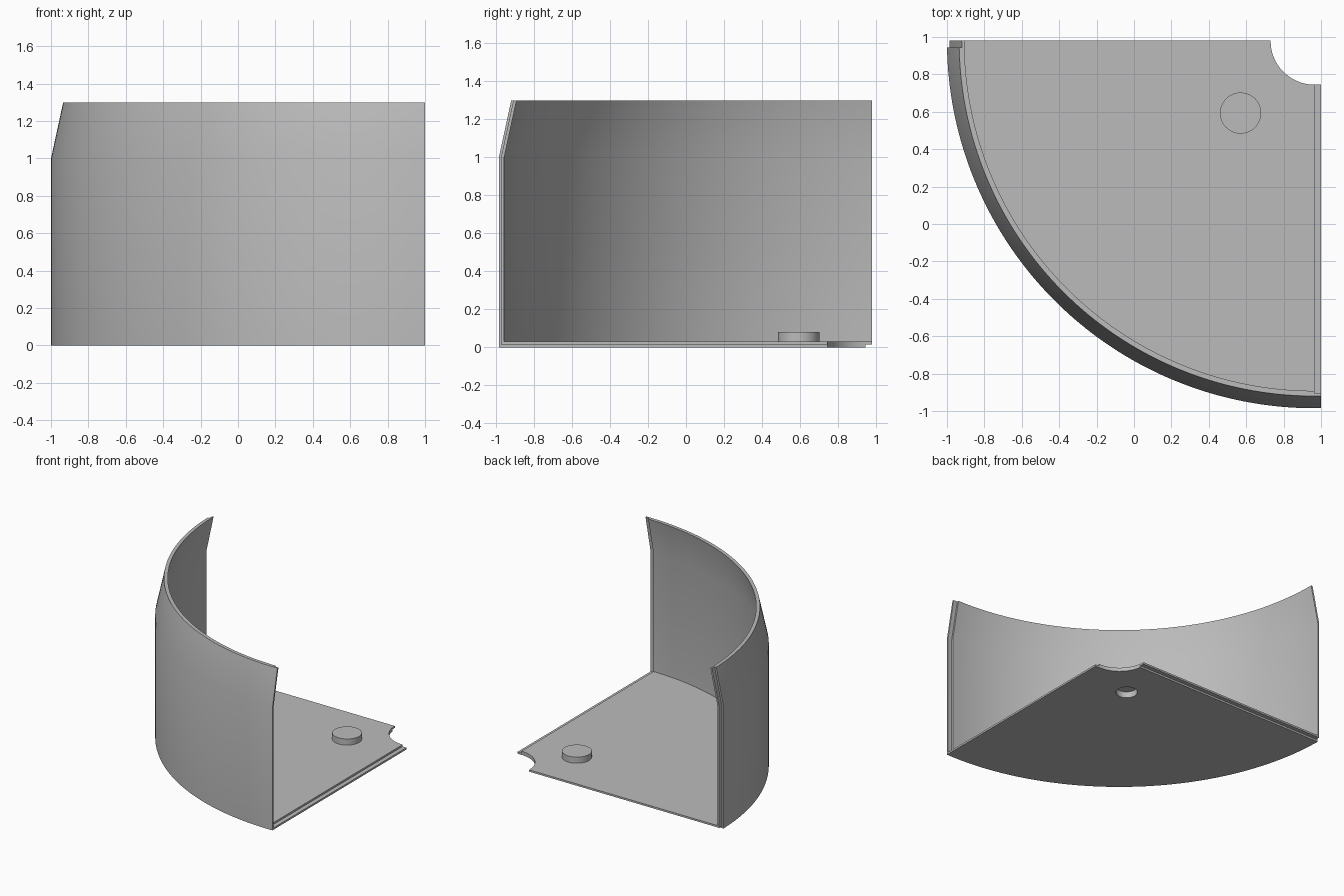
import bpy
import bmesh
from math import asin, sin, cos, pi, radians
from collections import Counter

if "Cube" in bpy.data.objects:
    bpy.data.objects.remove(bpy.data.objects["Cube"])

grey = bpy.data.materials.new("plain grey")
grey.use_nodes = True
grey.diffuse_color = (0.5, 0.5, 0.5, 1)
grey.node_tree.nodes["Principled BSDF"].inputs["Base Color"].default_value = (0.5, 0.5, 0.5, 1)

CX, CY = 0.965, 0.98      # centre of the quarter circle
LAP = 0.035               # width of the lap joint along both cut ends
STEPS = 72
HOLE = 0.235

# Outer, middle and inner skins as (radius, height) from the corner hole to the rim
skins = [
    [(HOLE, 0.0), (1.965, 0.0), (1.965, 1.0), (1.900, 1.3)],
    [(HOLE, 0.015), (1.951, 0.015), (1.951, 1.0), (1.886, 1.3)],
    [(HOLE, 0.03), (1.937, 0.03), (1.937, 1.0), (1.872, 1.3)],
]


def place(r, z, section):
    """Point of the swept profile: section 0 is the back end, the last is the tongue."""
    if section == 0:
        return (CX - r, CY, z)
    if section == STEPS + 2:
        return (CX + LAP, CY - r, z)
    start = asin(LAP / r)
    a = start + (pi / 2 - start) * (section - 1) / STEPS
    return (CX - r * cos(a), CY - r * sin(a), z)


def finish(obj, name):
    obj.name = name
    obj.data.materials.clear()
    obj.data.materials.append(grey)


def cylinder(name, radius, low, high):
    bpy.ops.mesh.primitive_cylinder_add(vertices=48, radius=radius, depth=high - low,
                                        location=(0.57, 0.593, (low + high) / 2))
    obj = bpy.context.object
    finish(obj, name)
    return obj


# Floor and curved wall: two half-thickness layers offset to leave a tongue and a rebate
bm = bmesh.new()
grid = {(k, i, s): bm.verts.new(place(r, z, s))
        for k, skin in enumerate(skins) for i, (r, z) in enumerate(skin)
        for s in range(STEPS + 3)}
faces = {}
count = Counter()
for layer in (0, 1):
    first = 1 - layer
    for s in range(first, first + STEPS + 1):
        for i in range(3):
            def v(a, b, c):
                return grid[layer + a, i + b, s + c]
            sides = []
            for f in (0, 1):
                sides += [[v(f, p, q) for p, q in ((0, 0), (1, 0), (1, 1), (0, 1))],
                          [v(p, f, q) for p, q in ((0, 0), (1, 0), (1, 1), (0, 1))],
                          [v(p, q, f) for p, q in ((0, 0), (1, 0), (1, 1), (0, 1))]]
            for side in sides:
                key = frozenset(side)
                faces[key] = side
                count[key] += 1
for key, side in faces.items():
    if count[key] == 1:
        bm.faces.new(side)
bmesh.ops.delete(bm, geom=[p for p in bm.verts if not p.link_faces], context='VERTS')
bmesh.ops.recalc_face_normals(bm, faces=bm.faces)
mesh = bpy.data.meshes.new("quarter_shell")
bm.to_mesh(mesh)
bm.free()
shell = bpy.data.objects.new("quarter_shell", mesh)
bpy.context.collection.objects.link(shell)
finish(shell, "quarter_shell")

# Round peg on the floor, hollow from beneath
peg = cylinder("floor_peg", 0.11, 0.02, 0.08)
cutter = cylinder("socket_cutter", 0.08, -0.1, 0.05)
cutter.hide_render = True
for part in (shell, peg):
    mod = part.modifiers.new("socket", 'BOOLEAN')
    mod.operation = 'DIFFERENCE'
    mod.solver = 'EXACT'
    mod.object = cutter
    bpy.ops.object.select_all(action='DESELECT')
    part.select_set(True)
    bpy.context.view_layer.objects.active = part
    bpy.ops.object.modifier_apply(modifier=mod.name)
    bpy.ops.object.shade_smooth_by_angle(angle=radians(30))
bpy.data.objects.remove(cutter)
